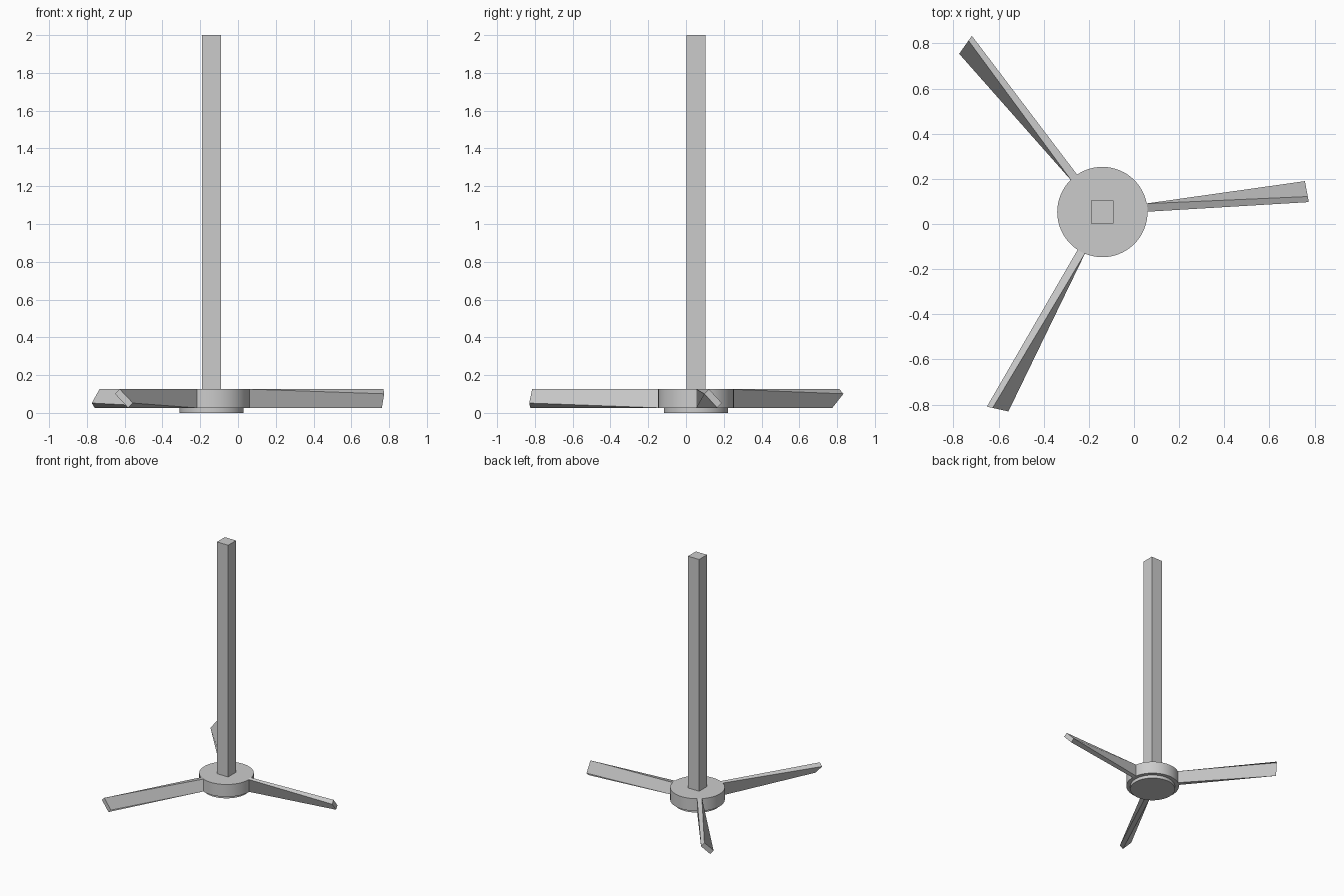
import bpy, math
from mathutils import Vector

if "Cube" in bpy.data.objects:
    bpy.data.objects.remove(bpy.data.objects["Cube"])

CX, CY = -0.14, 0.053   # fan axis


def disc(name, radius, z0, z1):
    bpy.ops.mesh.primitive_cylinder_add(vertices=64, radius=radius, depth=z1 - z0,
                                        location=(CX, CY, (z0 + z1) / 2))
    ob = bpy.context.object
    ob.name = name
    bpy.ops.object.shade_smooth_by_angle(angle=math.radians(30))
    return ob


def blade(name, angle, length, skew):
    """Flat bar, upright at the hub and twisted about 45 degrees at the tip."""
    a = math.radians(angle)
    out = Vector((math.cos(a), math.sin(a), 0))
    side = Vector((math.sin(a), -math.cos(a), 0))
    # sections as (sideways, height)
    root = [(0.018, 0.126), (-0.018, 0.126), (-0.018, 0.026), (0.018, 0.026)]
    tip = [(0.047, 0.101), (0.022, 0.126), (-0.047, 0.052), (-0.022, 0.027)]
    verts = []
    for s, z in root:
        verts.append(out * 0.19 + side * s + Vector((CX, CY, z)))
    for s, z in tip:
        verts.append(out * (length + skew * s / 0.047) + side * s + Vector((CX, CY, z)))
    faces = [(3, 2, 1, 0), (4, 5, 6, 7)]
    faces += [(i, (i + 1) % 4, (i + 1) % 4 + 4, i + 4) for i in range(4)]
    me = bpy.data.meshes.new(name)
    me.from_pydata(verts, [], faces)
    me.update()
    ob = bpy.data.objects.new(name, me)
    bpy.context.collection.objects.link(ob)
    return ob


# Hub with its smaller bottom cap
disc("hub", 0.2, 0.026, 0.126)
disc("bottom_cap", 0.17, 0.0, 0.03)

# Square down rod
bpy.ops.mesh.primitive_cube_add(size=1, location=(CX, CY, 1.05))
rod = bpy.context.object
rod.name = "down_rod"
rod.scale = (0.1, 0.1, 1.9)

# Three twisted blades
for i, (ang, length, skew) in enumerate([(5.7, 0.91, 0.004),
                                         (129.3, 0.957, 0.013),
                                         (242.0, 0.988, 0.013)]):
    blade(f"blade_{i + 1}", ang, length, skew)
